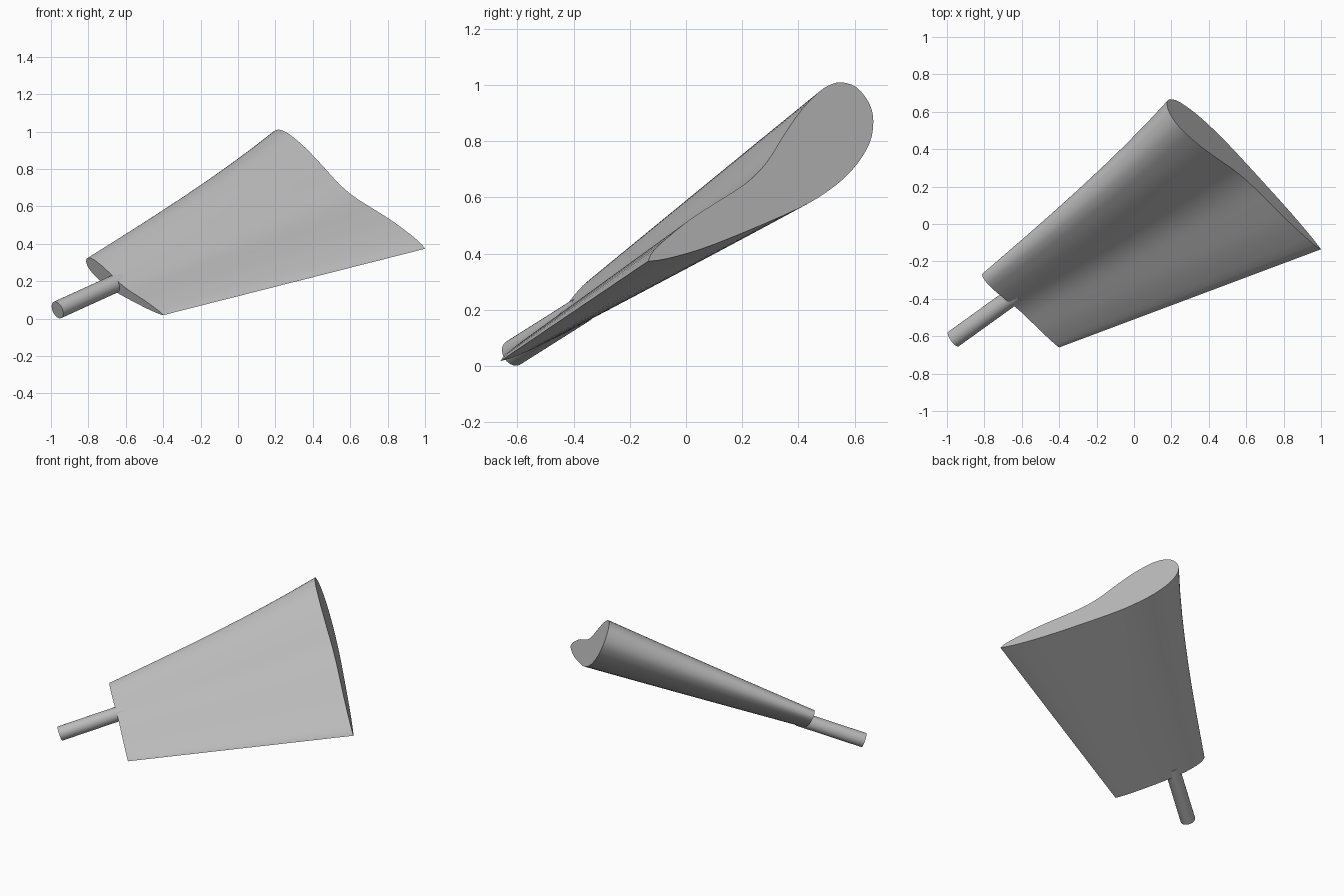
import bpy, bmesh, math
from mathutils import Vector

cube = bpy.data.objects.get("Cube")
if cube:
    bpy.data.objects.remove(cube, do_unlink=True)

# Frame of the tilted blade: span axis, chord direction, thickness direction
span = Vector((1, 0.72, 0.455)).normalized()
chord = Vector((-0.65, 0.61, 0.451))
chord = (chord - span * chord.dot(span)).normalized()
thick = span.cross(chord)

# Cambered foil section from the trailing edge, over the top and back
FOIL = [(0, 0), (0.064, 0.021), (0.259, 0.031), (0.421, 0.024), (0.586, 0.016),
        (0.719, 0.032), (0.862, 0.075), (0.994, 0.109), (1.092, 0.122),
        (1.157, 0.122), (1.218, 0.104), (1.264, 0.056), (1.27, -0.015),
        (1.238, -0.076), (1.159, -0.134), (1.021, -0.172), (0.869, -0.18),
        (0.716, -0.167), (0.458, -0.123), (0.238, -0.078), (0.077, -0.032)]


def smooth_loop(points, steps=3):
    """Refine a closed loop, keeping its first point as a corner."""
    pts = [Vector(p) for p in points] + [Vector(points[0])]
    last = len(pts) - 1
    out = []
    for i in range(last):
        a, b, c, d = pts[max(i - 1, 0)], pts[i], pts[i + 1], pts[min(i + 2, last)]
        for k in range(steps):
            t = k / steps
            out.append(0.5 * (2 * b + (c - a) * t + (2 * a - 5 * b + 4 * c - d) * t ** 2
                              + (3 * b - a - 3 * c + d) * t ** 3))
    return out


def finish(name, bm, mat):
    bmesh.ops.recalc_face_normals(bm, faces=bm.faces)
    mesh = bpy.data.meshes.new(name)
    bm.to_mesh(mesh)
    bm.free()
    mesh.materials.append(mat)
    obj = bpy.data.objects.new(name, mesh)
    bpy.context.collection.objects.link(obj)
    bpy.ops.object.select_all(action='DESELECT')
    obj.select_set(True)
    bpy.context.view_layer.objects.active = obj
    bpy.ops.object.shade_smooth_by_angle(angle=math.radians(35))
    return obj


def loft(name, rings, mat):
    """Skin equal-length rings of points and cap both ends."""
    bm = bmesh.new()
    loops = [[bm.verts.new(p) for p in ring] for ring in rings]
    for low, high in zip(loops, loops[1:]):
        for i in range(len(low)):
            j = (i + 1) % len(low)
            bm.faces.new((low[i], low[j], high[j], high[i]))
    bm.faces.new(loops[0])
    bm.faces.new(loops[-1])
    return finish(name, bm, mat)


grey = bpy.data.materials.new("plain grey")
grey.use_nodes = True
colour = (0.5, 0.5, 0.5, 1)
grey.diffuse_color = colour
grey.node_tree.nodes["Principled BSDF"].inputs["Base Color"].default_value = colour

# Blade: small thin root section widening to the tip
root = Vector((-0.4, -0.66, 0.018))
tip = Vector((1, -0.135, 0.373))
section = smooth_loop(FOIL)
rings = []
for i in range(9):
    f = i / 8
    dip = 1 - 0.1 * f * (1 - f)
    u_scale = (0.5 + 0.5 * f) * dip
    v_scale = 0.36 + 0.64 * f
    base = root.lerp(tip, f)
    rings.append([base + chord * p.x * u_scale + thick * p.y * v_scale for p in section])
loft("blade", rings, grey)

# Round shaft entering the root
start = Vector((-0.965, -0.615, 0.046))
radius = 0.048
circle = [chord * radius * math.cos(a) + thick * radius * math.sin(a)
          for a in (math.tau * k / 32 for k in range(32))]
loft("shaft", [[start + span * d + p for p in circle] for d in (0, 0.45)], grey)
